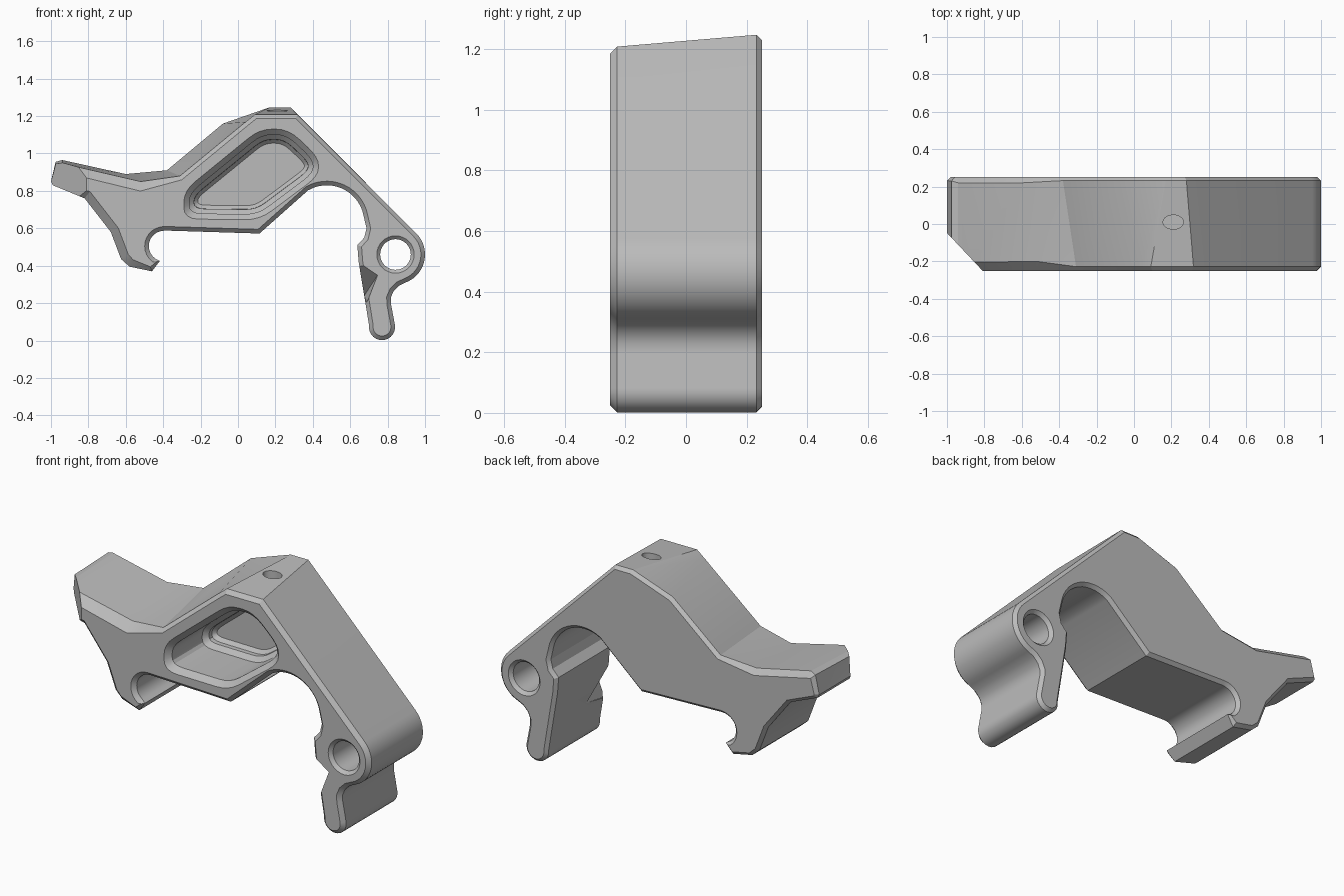
import bpy, bmesh, math
from mathutils import Vector

if "Cube" in bpy.data.objects:
    bpy.data.objects.remove(bpy.data.objects["Cube"])

grey = bpy.data.materials.new("plain_grey")
grey.diffuse_color = (0.5, 0.5, 0.5, 1)
grey.use_nodes = True
grey.node_tree.nodes["Principled BSDF"].inputs["Base Color"].default_value = grey.diffuse_color


def arc(cx, cz, r, a0, a1, n):
    return [(cx + r * math.cos(math.radians(a0 + (a1 - a0) * i / n)),
             cz + r * math.sin(math.radians(a0 + (a1 - a0) * i / n))) for i in range(n + 1)]


def inset(pts, widths):
    """Move each point of a clockwise outline inward by its own width."""
    out = []
    for i, p in enumerate(pts):
        p = Vector(p)
        d1 = (p - Vector(pts[i - 1])).normalized()
        d2 = (Vector(pts[(i + 1) % len(pts)]) - p).normalized()
        n1, n2 = Vector((d1.y, -d1.x)), Vector((d2.y, -d2.x))
        out.append(p + widths[i] * (n1 + n2) / max(0.5, 1 + n1.dot(n2)))
    return out


def round_corners(pts, size):
    out = []
    for i, c in enumerate(pts):
        c = Vector(c)
        ends = []
        for q in (pts[i - 1], pts[(i + 1) % len(pts)]):
            d = Vector(q) - c
            ends.append(c + d.normalized() * min(size, .42 * d.length))
        for k in range(5):
            t = k / 4
            out.append((1 - t) ** 2 * ends[0] + 2 * t * (1 - t) * c + t * t * ends[1])
    return out


def new_object(name, bm):
    bmesh.ops.recalc_face_normals(bm, faces=bm.faces)
    me = bpy.data.meshes.new(name)
    bm.to_mesh(me)
    bm.free()
    me.materials.append(grey)
    ob = bpy.data.objects.new(name, me)
    bpy.context.collection.objects.link(ob)
    return ob


def loft(name, rings):
    bm = bmesh.new()
    loops = [[bm.verts.new(v) for v in ring] for ring in rings]
    n = len(loops[0])
    for a, b in zip(loops, loops[1:]):
        for i in range(n):
            j = (i + 1) % n
            bm.faces.new((a[i], a[j], b[j], b[i]))
    bm.faces.new(loops[0])
    bm.faces.new(loops[-1][::-1])
    bmesh.ops.triangulate(bm, faces=[f for f in bm.faces if len(f.verts) == 4])
    return new_object(name, bm)


def hull(name, pts):
    bm = bmesh.new()
    for p in pts:
        bm.verts.new(p)
    bmesh.ops.convex_hull(bm, input=bm.verts)
    return new_object(name, bm)


def at_y(pts, y):
    return [(p[0], y, p[1]) for p in pts]


def cut(ob, cutter):
    """Subtract the cutter, trying another solver if a result collapses."""
    before = ob.data
    for solver in ('EXACT', 'MANIFOLD', 'FLOAT'):
        m = ob.modifiers.new("cut", 'BOOLEAN')
        m.operation, m.solver, m.object = 'DIFFERENCE', solver, cutter
        bpy.context.view_layer.update()
        dg = bpy.context.evaluated_depsgraph_get()
        result = bpy.data.meshes.new_from_object(ob.evaluated_get(dg))
        ob.modifiers.remove(m)
        if len(result.polygons) > .6 * len(before.polygons):
            ob.data = result
            break
    bpy.data.objects.remove(cutter)


# Upper outline differs front to back; the rest is shared
top_back = [(-1.0, .85), (-.975, .955), (-.94, .965), (-.6, .89), (-.38, .91),
            (-.08, 1.16), (.17, 1.247), (.28, 1.247)]
top_front = [(-1.0, .85), (-.975, .94), (-.94, .947), (-.52, .85), (-.31, .88),
             (.04, 1.168), (.09, 1.208), (.318, 1.208)]
shared = (arc(.84, .46, .16, 45, -70, 14)                       # pivot eye
          + [(.86, .293), (.832, .265), (.817, .23), (.818, .195)]
          + arc(.77, .072, .07, 8, -188, 14)                     # leg foot
          + [(.645, .42), (.638, .51), (.675, .55), (.687, .60)]
          + arc(.475, .63, .2, 10, 120, 14)                      # finger arch
          + [(.115, .572), (-.39, .588)]
          + arc(-.395, .505, .082, 100, 235, 10)                 # hook notch
          + [(-.418, .425), (-.46, .37), (-.58, .395), (-.625, .435),
             (-.68, .58), (-.82, .76), (-.99, .83)])
front, back = top_front + shared, top_back + shared
n = len(front)

# Chamfer widths along the outline
wf, wb = [.022] * n, [.018] * n
wf[0], wf[1], wf[2], wf[3] = .015, .025, .045, .05
wf[n - 5:] = [.04, .045, .045, .045, .015]
wf[n - 7] = wb[n - 7] = .01
wb[1], wb[2], wb[3] = .02, .03, .03

body = loft("lever_body", [
    at_y(inset(back, wb), .25),
    [(p[0], .25 - w, p[1]) for p, w in zip(back, wb)],
    [(p[0], -.25 + w, p[1]) for p, w in zip(front, wf)],
    at_y(inset(front, wf), -.25)])

# Stepped pocket with rounded corners
corners = [(-.29, .65), (-.29, .80), (.115, 1.13), (.27, 1.13), (.43, .98), (.43, .88), (.115, .645)]
steps = [(-.03, -.28), (0, -.25), (.03, -.22), (.03, .05), (.055, .075), (.056, .1), (.075, .12)]
pocket = loft("pocket_cutter", [at_y(round_corners(inset(corners, [w] * 7), .08 - w * .4), y)
                                for w, y in steps])

# Pivot bore with a countersink on both ends
bore = loft("bore_cutter", [at_y(arc(.842, .46, r, 0, -348.75, 31), y) for r, y in
                            [(.12, -.27), (.1, -.25), (.082, -.232), (.082, .232), (.1, .25), (.12, .27)]])

# Blind screw hole in the crown
screw = loft("screw_cutter", [[(.21 + .055 * math.cos(k * math.pi / 12),
                                .01 + .038 * math.sin(k * math.pi / 12), z) for k in range(24)]
                              for z in (1.16, 1.4)])

# Slanted relief on the leg and the clipped wing corner
relief = hull("relief_cutter", [(.75, -.26, .355), (.64, -.26, .43), (.69, -.26, .20),
                                (.675, -.07, .24), (.55, -.26, .32), (.6, -.07, .25)])
clip = hull("wing_clip_cutter", [(x, y, z) for z in (.5, 1.2) for x, y in
                                 [(-1.045, 0), (-.772, -.29), (-1.2, -.29), (-1.2, 0)]])

for cutter in (clip, pocket, bore, screw, relief):
    cut(body, cutter)

body.hide_render = False
bpy.context.view_layer.objects.active = body
body.select_set(True)
bpy.ops.object.shade_smooth_by_angle(angle=math.radians(25))
